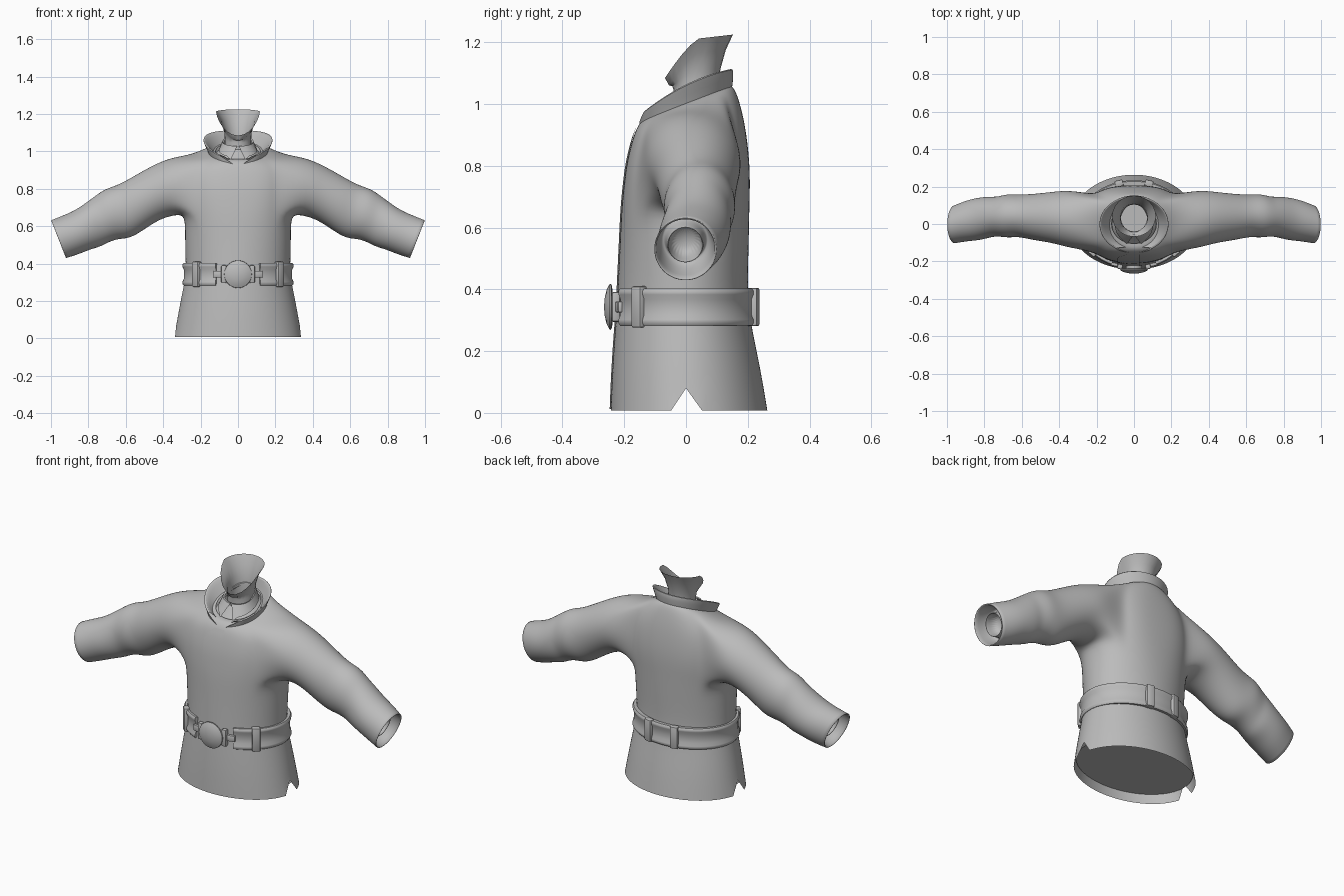
import bpy, bmesh, math
from mathutils import Matrix

if "Cube" in bpy.data.objects:
    bpy.data.objects.remove(bpy.data.objects["Cube"])

grey = bpy.data.materials.new("grey_cloth")
grey.diffuse_color = (0.5, 0.5, 0.5, 1)
grey.use_nodes = True
grey.node_tree.nodes["Principled BSDF"].inputs["Base Color"].default_value = grey.diffuse_color


def finish(name, bm, subsurf=0, angle=40):
    """Turn a bmesh into a smooth-shaded object."""
    bmesh.ops.recalc_face_normals(bm, faces=bm.faces[:])
    me = bpy.data.meshes.new(name)
    bm.to_mesh(me)
    bm.free()
    me.materials.append(grey)
    ob = bpy.data.objects.new(name, me)
    bpy.context.collection.objects.link(ob)
    bpy.ops.object.select_all(action='DESELECT')
    ob.select_set(True)
    bpy.context.view_layer.objects.active = ob
    bpy.ops.object.shade_smooth_by_angle(angle=math.radians(angle))
    if subsurf:
        m = ob.modifiers.new("subsurf", 'SUBSURF')
        m.levels = m.render_levels = subsurf
    return ob


def oval(a, rx, front, back, power=1):
    """Point on an oval whose front and back depths differ; power < 1 squares it."""
    s, c = (math.copysign(abs(v) ** power, v) for v in (math.sin(a), math.cos(a)))
    return rx * c, (front if s < 0 else back) * s


def skin(bm, rings, closed=True, wrap=False):
    """Join rows of vertices with quads."""
    n = len(rings[0])
    for i in range(len(rings) if wrap else len(rings) - 1):
        r0, r1 = rings[i], rings[(i + 1) % len(rings)]
        for j in range(n if closed else n - 1):
            k = (j + 1) % n
            bm.faces.new((r0[j], r0[k], r1[k], r1[j]))


def arc(gap, n):
    """Angles round the body, leaving a gap (degrees each side) at the front."""
    g = math.radians(gap)
    return [-math.pi / 2 + g + (2 * math.pi - 2 * g) * i / n for i in range(n + 1)]


# --- Jacket: torso rows (z, half width, front depth, back depth, tilt, squareness)
ROWS = [(.008, .343, .245, .265, 0, 1), (.14, .32, .24, .243, 0, 1), (.28, .292, .23, .213, 0, 1),
        (.34, .28, .225, .205, 0, 1), (.41, .281, .222, .20, 0, 1), (.55, .285, .215, .204, 0, .95),
        (.66, .283, .21, .206, 0, .86), (.73, .283, .203, .208, 0, .8), (.80, .281, .195, .207, 0, .77),
        (.87, .278, .18, .20, .03, .77), (.93, .262, .166, .188, .12, .8),
        (.982, .215, .15, .168, .28, .9), (1.008, .155, .13, .148, .4, 1), (1.0, .12, .105, .125, .4, 1)]
# --- Sleeve rings: top x, z, bottom x, z, rear y, front y
SLEEVE = [(.35, .972, .335, .66, .183, -.13), (.46, .925, .42, .637, .172, -.10),
          (.59, .848, .51, .575, .16, -.085), (.65, .818, .58, .532, .158, -.068),
          (.71, .80, .645, .532, .162, -.075), (.76, .765, .70, .51, .145, -.065),
          (.80, .735, .735, .49, .148, -.072), (.87, .685, .79, .475, .142, -.088),
          (.93, .66, .85, .45, .128, -.092), (1.0, .632, .92, .428, .10, -.104)]
N, TOP, BOT, HALF = 32, 11, 6, 4

bm = bmesh.new()
vcrease = bm.verts.layers.float.new('crease_vert')
ecrease = bm.edges.layers.float.new('crease_edge')
rows = []
for z, rx, f, b, tilt, power in ROWS:
    row = []
    for j in range(N):
        x, y = oval(2 * math.pi * j / N, rx, f, b, power)
        row.append(bm.verts.new((x, y, z + tilt * y)))
    rows.append(row)
for j in (0, N // 2):                       # side slits in the hem
    rows[0][j].co.z = .08
    rows[0][j].co.x *= .96
    for d in (-1, 0, 1):
        rows[0][j + d][vcrease] = 1
for i in range(len(rows) - 1):              # leave the armholes open
    for j in range(N):
        side = (j + HALF) % (N // 2) < 2 * HALF
        if not (side and BOT <= i < TOP):
            k = (j + 1) % N
            bm.faces.new((rows[i][j], rows[i][k], rows[i + 1][k], rows[i + 1][j]))

# armhole border, from the top towards the back
loop = [(TOP, c) for c in range(HALF + 1)] + [(r, HALF) for r in range(TOP - 1, BOT - 1, -1)]
loop += [(BOT, c) for c in range(HALF - 1, -HALF - 1, -1)]
loop += [(r, -HALF) for r in range(BOT + 1, TOP + 1)] + [(TOP, c) for c in range(1 - HALF, 0)]
for s in (1, -1):
    rings = [[rows[r][c % N if s > 0 else N // 2 - c] for r, c in loop]]
    specs = [(q, 1, 0) for q in SLEEVE]
    # cuff lining folding back out into the open wrist
    specs += [(SLEEVE[-1], k, d) for k, d in ((.94, .003), (.84, .09), (.62, .10), (.58, .035),
                                              (.53, .035), (.48, .11))]
    for (tx, tz, bx, bz, yb, yf), k, depth in specs:
        ring = []
        for i in range(len(loop)):
            a = 2 * math.pi * i / len(loop)
            u = math.cos(a) * k / 2
            x = (tx + bx) / 2 + (tx - bx) * u - depth * .93
            z = (tz + bz) / 2 + (tz - bz) * u + depth * .37
            y = (yb + yf) / 2 + (yb - yf) / 2 * k * math.sin(a)
            ring.append(bm.verts.new((s * x, y, z)))
        rings.append(ring)
    skin(bm, rings)
    bm.faces.new(rings[-1])
    for ring in rings[len(SLEEVE):len(SLEEVE) + 2]:
        for i, v in enumerate(ring):
            bm.edges.get((v, ring[(i + 1) % len(ring)]))[ecrease] = .8
jacket = finish("jacket", bm, subsurf=2, angle=180)

# --- Lining closing the skirt just above the hem
bm = bmesh.new()
bm.faces.new([bm.verts.new((*oval(2 * math.pi * j / 48, .328, .238, .25), .058)) for j in range(48)])
finish("skirt_lining", bm)

# --- Front overlap: a thin strip laid on the jacket, curving in at the top
bm = bmesh.new()
strip = []
for i in range(41):
    z = .012 + .908 * i / 40
    left = -.088 + .055 * max(0, (z - .85) / .07) ** 2
    strip.append([bm.verts.new((left + (.03 - left) * j / 6, -.4, z)) for j in range(7)])
skin(bm, strip, closed=False)
placket = finish("front_overlap", bm)
m = placket.modifiers.new("wrap", 'SHRINKWRAP')
m.target, m.wrap_method, m.offset = jacket, 'PROJECT', .004
m.use_project_y, m.use_positive_direction = True, True

# --- Jacket collar: open band, folded over at the rim
COLLAR = [(.155, .152, .150, .985, .44, 0, 3), (.172, .157, .155, 1.028, .47, -.5, 14),
          (.191, .160, .153, 1.066, .5, -1.1, 32), (.180, .147, .142, 1.064, .5, -1.1, 31),
          (.145, .13, .135, 1.02, .45, -.5, 16), (.115, .12, .125, .98, .44, 0, 4)]
bm = bmesh.new()
skin(bm, [[bm.verts.new((x, y, z + t * y + q * y * y))
           for x, y in (oval(a, rx, f, b) for a in arc(gap, 28))]
          for rx, f, b, z, t, q, gap in COLLAR], closed=False)
finish("jacket_collar", bm, subsurf=1, angle=50)

# --- Shirt yoke filling the space inside the collar
bm = bmesh.new()
skin(bm, [[bm.verts.new((x, y, z + .4 * y))
           for x, y in (oval(2 * math.pi * j / 24, r, f, b) for j in range(24))]
          for r, f, b, z in ((.135, .13, .135, .972), (.10, .09, .12, .995), (.075, .05, .108, 1.03))])
finish("shirt_yoke", bm)

# --- Shirt collar with two pointed tips
bm = bmesh.new()
rings = []
for rx, f, b, z, gap in ((.075, .052, .106, 1.045, 3), (.084, .064, .114, 1.05, 3), (.103, .108, .12, 1.005, 22)):
    ring = []
    for i, a in enumerate(arc(gap, 24)):
        x, y = oval(a, rx, f, b)
        tip = .015 if gap > 10 and i in (0, 24) else 0
        ring.append(bm.verts.new((x, y - tip * .5, z + .35 * y - tip)))
    rings.append(ring)
skin(bm, rings, closed=False)
finish("shirt_collar", bm)

# --- Neck: tube flaring to a slanted open top (z, rx, y centre, y half, front drop)
bm = bmesh.new()
rings = []
for z, rx, yc, yh, drop in ((.99, .075, .03, .075, 0), (1.06, .07, .032, .072, .01),
                            (1.11, .074, .034, .078, .035), (1.165, .09, .037, .092, .07),
                            (1.212, .117, .042, .110, .085)):
    ring = []
    for j in range(24):
        s, c = math.sin(2 * math.pi * j / 24), math.cos(2 * math.pi * j / 24)
        dz = -drop * 1.5 * max(0, -s) ** 1.3 + drop * .15 * max(0, s)
        ring.append(bm.verts.new((rx * c, yc + yh * s, z + dz)))
    rings.append(ring)
skin(bm, rings)
bm.faces.new(rings[0])
finish("neck", bm)

# --- Belt: raised rims, open at the front behind the buckle
PROFILE = [(-.012, .285), (.010, .283), (.016, .292), (.015, .302), (.008, .318),
           (.008, .367), (.015, .383), (.016, .393), (.010, .402), (-.012, .40)]
BELT = (.282, .224, .218)
bm = bmesh.new()
rings = [[bm.verts.new((x, y, z)) for x, y in
          (oval(a, *(r + d for r in BELT)) for a in arc(24, 56))] for d, z in PROFILE]
skin(bm, rings, closed=False, wrap=True)
for e in (0, -1):
    bm.faces.new([r[e] for r in rings])
finish("belt", bm)


def block(name, loc, size, turn=0, bevel=.006):
    bm = bmesh.new()
    bmesh.ops.create_cube(bm, size=1, matrix=Matrix.Translation(loc)
                          @ Matrix.Rotation(turn, 4, 'Z') @ Matrix.Diagonal((*size, 1)))
    bmesh.ops.bevel(bm, geom=bm.edges[:], offset=bevel, segments=2, affect='EDGES', profile=.5)
    return finish(name, bm)


# --- Belt loops and buckle links, mirrored left and right
for s, side in ((1, "left"), (-1, "right")):
    for name, px, back, h in (("front", .22, -1, .134), ("back", .08, 1, .124)):
        rx, d = BELT[0] + .008, BELT[1 if back < 0 else 2] + .008
        y = back * d * math.sqrt(1 - (px / rx) ** 2)
        turn = math.atan2(s * px / rx ** 2, -y / d ** 2)
        block(f"{name}_belt_loop_{side}", (s * px, y, .343), (.044, .034, h), turn)
    block(f"buckle_side_{side}", (s * .075, -.228, .343), (.028, .026, .096), s * .12)
    block(f"buckle_link_{side}", (s * .102, -.217, .343), (.06, .018, .036), s * .2)

# --- Buckle: shallow dome on a short post
bm = bmesh.new()
rings = [[bm.verts.new((r * math.cos(2 * math.pi * j / 32), y, .343 + r * math.sin(2 * math.pi * j / 32)))
          for j in range(32)]
         for r, y in ((.042, -.215), (.042, -.238), (.066, -.239), (.074, -.243), (.073, -.248),
                      (.055, -.257), (.03, -.263), (.008, -.265))]
skin(bm, rings)
bm.faces.new(rings[-1])
finish("buckle", bm)
